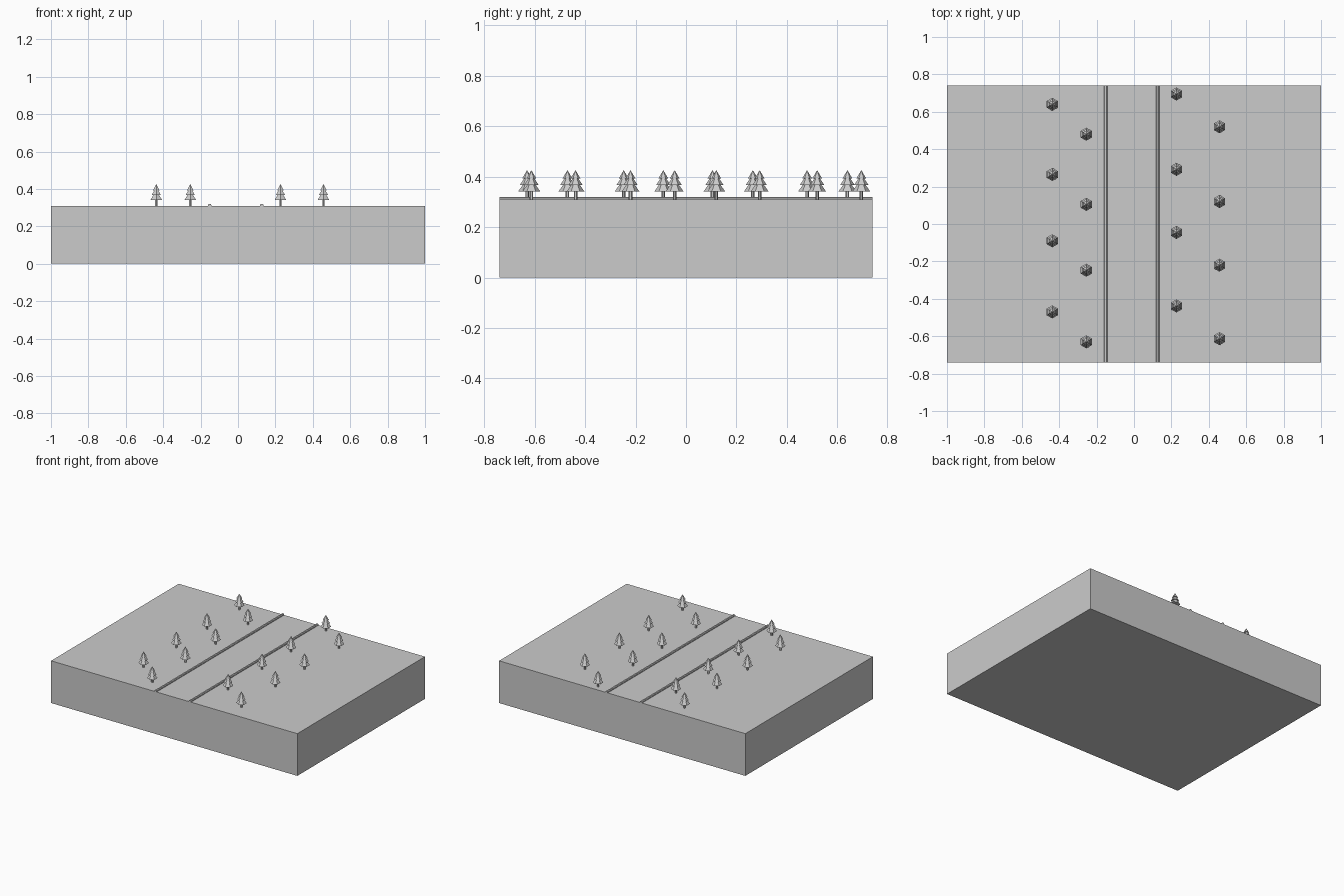
import bpy, bmesh, math
from mathutils import Matrix

if "Cube" in bpy.data.objects:
    bpy.data.objects.remove(bpy.data.objects["Cube"])

HALF_Y, TOP = 0.74, 0.31

grey = bpy.data.materials.new("plain grey")
grey.diffuse_color = (0.6, 0.6, 0.6, 1)
grey.use_nodes = True
grey.node_tree.nodes["Principled BSDF"].inputs["Base Color"].default_value = grey.diffuse_color


def finish(name, bm):
    bmesh.ops.recalc_face_normals(bm, faces=bm.faces)
    mesh = bpy.data.meshes.new(name)
    bm.to_mesh(mesh)
    bm.free()
    mesh.materials.append(grey)
    obj = bpy.data.objects.new(name, mesh)
    bpy.context.collection.objects.link(obj)
    return obj


def cone(bm, z0, z1, r0, r1):
    """Six-sided cone or post with a corner pointing along y."""
    ret = bmesh.ops.create_cone(bm, cap_ends=True, segments=6, radius1=r0, radius2=r1,
                                depth=z1 - z0,
                                matrix=Matrix.Translation((0, 0, (z0 + z1) / 2)))
    verts = ret["verts"]
    # make sure the widest corner lies on the y axis
    if max(v.co.y for v in verts) < 0.95 * r0:
        bmesh.ops.rotate(bm, verts=verts, matrix=Matrix.Rotation(math.pi / 6, 3, 'Z'))


# Ground block
bm = bmesh.new()
bmesh.ops.create_cube(bm, size=1, matrix=Matrix.Translation((0, 0, TOP / 2))
                      @ Matrix.Diagonal((2, 2 * HALF_Y, TOP, 1)))
finish("ground_block", bm)

# Two low rounded rails along the full depth
PROFILE = [(-0.009, -0.002), (-0.009, 0.005), (-0.005, 0.01),
           (0.005, 0.01), (0.009, 0.005), (0.009, -0.002)]
for name, x in (("left_rail", -0.152), ("right_rail", 0.127)):
    bm = bmesh.new()
    face = bm.faces.new([bm.verts.new((x + px, -HALF_Y, TOP + pz)) for px, pz in PROFILE])
    ext = bmesh.ops.extrude_face_region(bm, geom=[face], use_keep_orig=True)
    moved = [g for g in ext["geom"] if isinstance(g, bmesh.types.BMVert)]
    bmesh.ops.translate(bm, verts=moved, vec=(0, 2 * HALF_Y, 0))
    finish(name, bm)

# One fir tree: trunk and three stacked cones
bm = bmesh.new()
cone(bm, -0.002, 0.035, 0.007, 0.007)
for z0, z1, r in ((0.032, 0.082, 0.035), (0.058, 0.100, 0.028), (0.082, 0.116, 0.020)):
    cone(bm, z0, z1, r, 0)
tree = finish("fir_tree", bm)
tree_mesh = tree.data
bpy.data.objects.remove(tree)

# Four staggered rows of trees sharing that mesh
ROWS = {
    -0.437: (0.64, 0.265, -0.09, -0.47),
    -0.255: (0.48, 0.105, -0.247, -0.63),
    0.227: (0.695, 0.292, -0.045, -0.438),
    0.457: (0.52, 0.12, -0.22, -0.613),
}
for r, (x, ys) in enumerate(ROWS.items(), 1):
    for i, y in enumerate(ys, 1):
        t = bpy.data.objects.new(f"fir_tree_row{r}_{i}", tree_mesh)
        t.location = (x, y, TOP)
        bpy.context.collection.objects.link(t)
